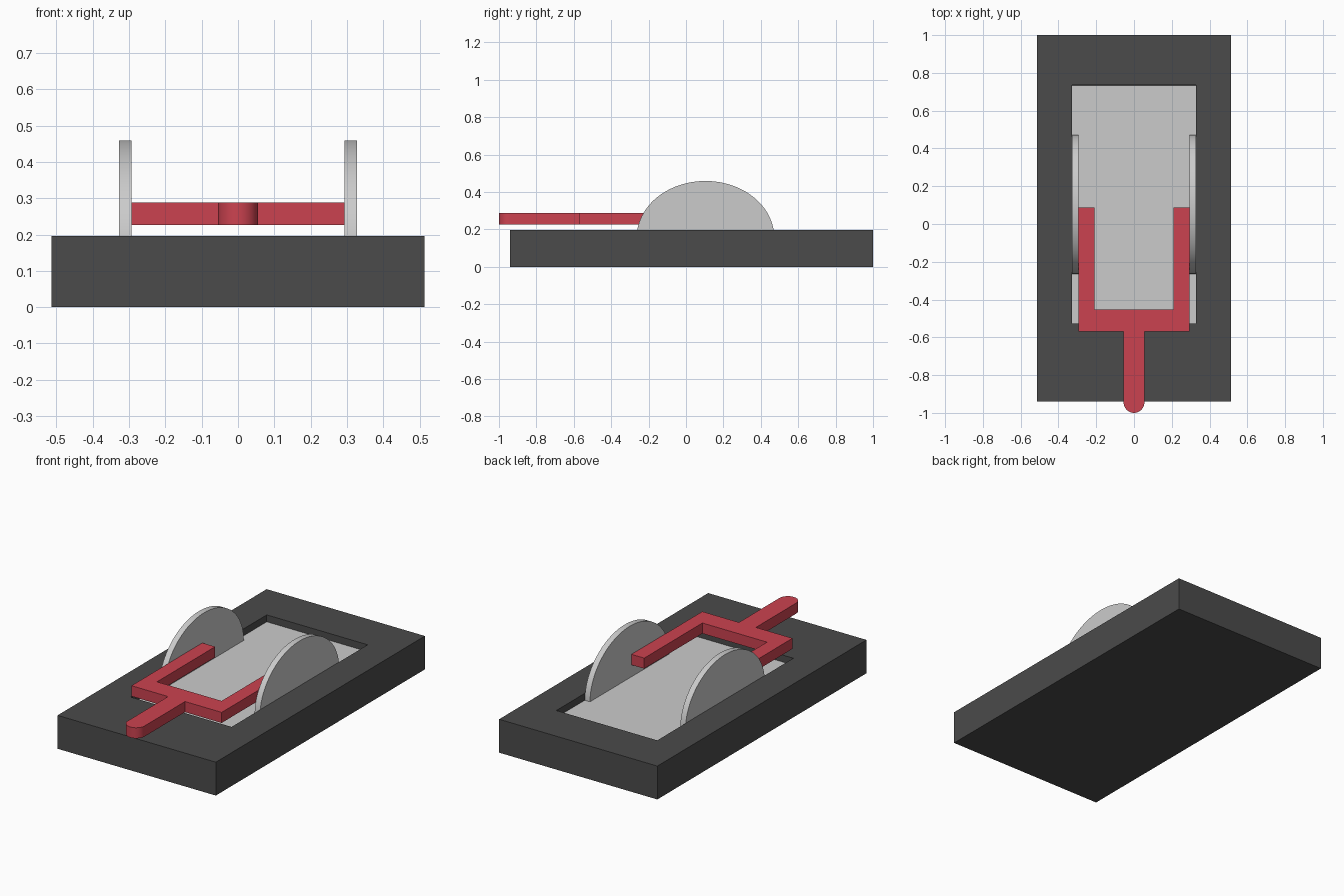
import bpy, bmesh
from math import sin, cos, pi
from mathutils import Vector

if "Cube" in bpy.data.objects:
    bpy.data.objects.remove(bpy.data.objects["Cube"])


def material(name, rgb):
    m = bpy.data.materials.new(name)
    m.diffuse_color = (*rgb, 1)
    m.use_nodes = True
    m.node_tree.nodes["Principled BSDF"].inputs["Base Color"].default_value = m.diffuse_color
    return m


def finish(name, bm, mat=None):
    bmesh.ops.recalc_face_normals(bm, faces=bm.faces)
    me = bpy.data.meshes.new(name)
    bm.to_mesh(me)
    bm.free()
    ob = bpy.data.objects.new(name, me)
    bpy.context.collection.objects.link(ob)
    if mat:
        me.materials.append(mat)
    return ob


def prism(name, points, direction, mat=None, smooth=False):
    """Extrude a closed outline along a direction."""
    bm = bmesh.new()
    face = bm.faces.new([bm.verts.new(p) for p in points])
    ext = bmesh.ops.extrude_face_region(bm, geom=[face], use_keep_orig=True)
    moved = [g for g in ext["geom"] if isinstance(g, bmesh.types.BMVert)]
    bmesh.ops.translate(bm, verts=moved, vec=Vector(direction))
    ob = finish(name, bm, mat)
    if smooth:
        bpy.context.view_layer.objects.active = ob
        ob.select_set(True)
        bpy.ops.object.shade_smooth_by_angle(angle=0.6)
        ob.select_set(False)
    return ob


def rect(x, y0, y1, z):
    return [(-x, y0, z), (x, y0, z), (x, y1, z), (-x, y1, z)]


dark = material("dark", (0.07, 0.07, 0.07))
red = material("red", (0.6, 0.055, 0.08))

TOP, FLOOR, BED = 0.196, 0.156, 0.122

# Base block with a rectangular recess
bm = bmesh.new()
loops = [[bm.verts.new(p) for p in rect(*r)] for r in (
    (0.514, -0.94, 1.0, 0), (0.514, -0.94, 1.0, TOP),
    (0.328, -0.528, 0.735, TOP), (0.328, -0.528, 0.735, BED))]
for a, b in zip(loops, loops[1:]):
    for i in range(4):
        j = (i + 1) % 4
        bm.faces.new((a[i], a[j], b[j], b[i]))
bm.faces.new(loops[0])
bm.faces.new(loops[-1])
finish("base", bm, dark)

# Bracket plate lying in the recess
prism("bracket_plate", rect(0.327, -0.527, 0.734, BED), (0, 0, FLOOR - BED))

# Rounded upright cheeks on both sides
for side, x in (("left", -0.327), ("right", 0.293)):
    arc = [(x, 0.104 + 0.368 * cos(pi * i / 48), FLOOR + 0.303 * sin(pi * i / 48))
           for i in range(49)]
    prism(side + "_cheek", arc, (0.034, 0, 0), smooth=True)

# Fork lever: one half outline mirrored, with a rounded handle end
half = [(0.055, -0.57), (0.293, -0.57), (0.293, 0.088), (0.21, 0.088), (0.21, -0.452)]
tip = [(0.055 * cos(a), -0.945 + 0.055 * sin(a))
       for a in (pi + pi * i / 16 for i in range(17))]
outline = tip + half + [(-x, y) for x, y in reversed(half)]
prism("fork_lever", [(x, y, 0.226) for x, y in outline], (0, 0, 0.062), red, smooth=True)
